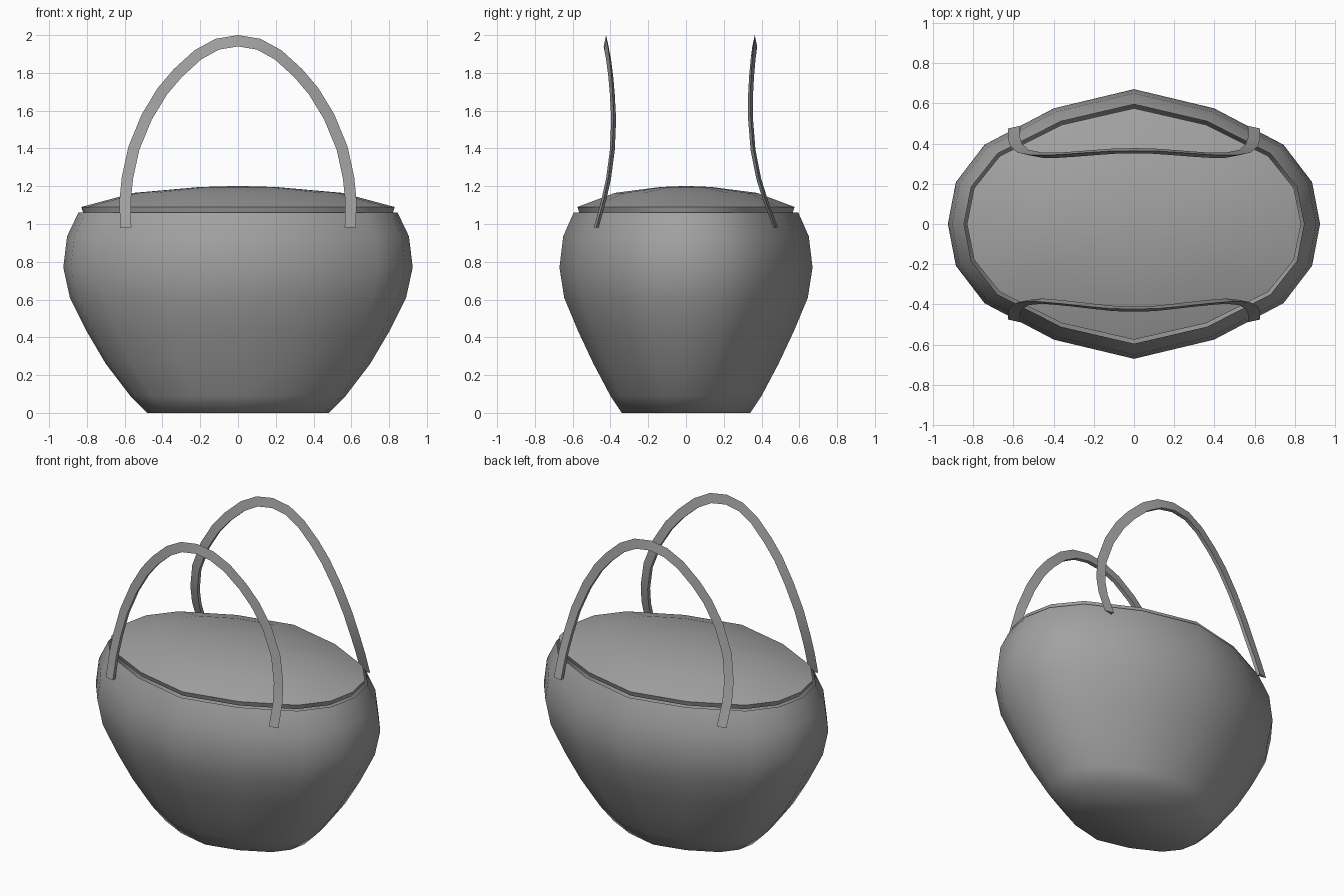
import bpy
import bmesh
import math
from mathutils import Vector

cube = bpy.data.objects.get("Cube")
if cube:
    bpy.data.objects.remove(cube, do_unlink=True)

# One plain grey for everything
grey = bpy.data.materials.new("plain_grey")
grey.use_nodes = True
colour = (0.36, 0.36, 0.36, 1)
grey.diffuse_color = colour
grey.node_tree.nodes["Principled BSDF"].inputs["Base Color"].default_value = colour

# Quarter of the pointed-oval plan, mirrored to a full unit outline
quarter = [(1, 0), (0.957, 0.31), (0.803, 0.588), (0.43, 0.858)]
half = quarter + [(0, 1)] + [(-x, y) for x, y in reversed(quarter)]
outline = half + [(x, -y) for x, y in reversed(half[1:-1])]


def finish(name, bm, angle):
    bmesh.ops.recalc_face_normals(bm, faces=bm.faces)
    mesh = bpy.data.meshes.new(name)
    bm.to_mesh(mesh)
    bm.free()
    mesh.materials.append(grey)
    obj = bpy.data.objects.new(name, mesh)
    bpy.context.collection.objects.link(obj)
    bpy.ops.object.select_all(action='DESELECT')
    obj.select_set(True)
    bpy.context.view_layer.objects.active = obj
    bpy.ops.object.shade_smooth_by_angle(angle=math.radians(angle))
    return obj


def bridge(bm, rings):
    for a, b in zip(rings, rings[1:]):
        n = len(a)
        for i in range(n):
            j = (i + 1) % n
            bm.faces.new((a[i], a[j], b[j], b[i]))


def loft(name, levels, angle, cap_bottom=True, cap_top=True):
    """Stack scaled copies of the outline; each level is (half x, half y, z)."""
    bm = bmesh.new()
    rings = [[bm.verts.new((x * sx, y * sy, z)) for x, y in outline]
             for sx, sy, z in levels]
    bridge(bm, rings)
    if cap_bottom:
        bm.faces.new(rings[0])
    if cap_top:
        bm.faces.new(rings[-1])
    return finish(name, bm, angle)


# Rounded basket body, open under the lid
loft("basket_body", [
    (0.48, 0.34, 0), (0.57, 0.40, 0.09), (0.70, 0.49, 0.26),
    (0.80, 0.57, 0.43), (0.89, 0.645, 0.61), (0.925, 0.67, 0.77),
    (0.905, 0.65, 0.935), (0.845, 0.595, 1.06)], 80, cap_top=False)

# Shallow domed lid with a thin rim
loft("lid", [
    (0.80, 0.555, 1.055), (0.82, 0.565, 1.06), (0.83, 0.575, 1.09),
    (0.55, 0.375, 1.165), (0.20, 0.135, 1.196), (0.05, 0.035, 1.2)], 35)


# Arched handles: (outer x, z) for one side, and the bow in depth at each point
arch = [(0.625, 0.98), (0.627, 1.13), (0.615, 1.25), (0.58, 1.41),
        (0.51, 1.58), (0.425, 1.72), (0.34, 1.82), (0.23, 1.92), (0.12, 1.98)]


def handle(name, side, bow):
    path = arch + [(0, 2.0)] + [(-x, z) for x, z in reversed(arch)]
    depths = bow + bow[-2::-1]
    bm = bmesh.new()
    rings = []
    for i, (x, z) in enumerate(path):
        ax, az = path[max(i - 1, 0)]
        bx, bz = path[min(i + 1, len(path) - 1)]
        along = Vector((bx - ax, 0, bz - az)).normalized()
        inward = Vector((-along.z, 0, along.x)) * 0.06
        outer = Vector((x, side * depths[i], z))
        # Wedge section: sharp outer edge, thin flat inner edge
        rings.append([bm.verts.new(p) for p in (
            outer,
            outer + inward + Vector((0, 0.013, 0)),
            outer + inward - Vector((0, 0.013, 0)))])
    bridge(bm, rings)
    bm.faces.new(rings[0])
    bm.faces.new(rings[-1])
    return finish(name, bm, 30)


handle("front_handle", -1,
       [0.475, 0.435, 0.41, 0.39, 0.383, 0.39, 0.398, 0.41, 0.42, 0.423])
handle("back_handle", 1,
       [0.475, 0.42, 0.385, 0.355, 0.342, 0.342, 0.347, 0.355, 0.362, 0.364])
